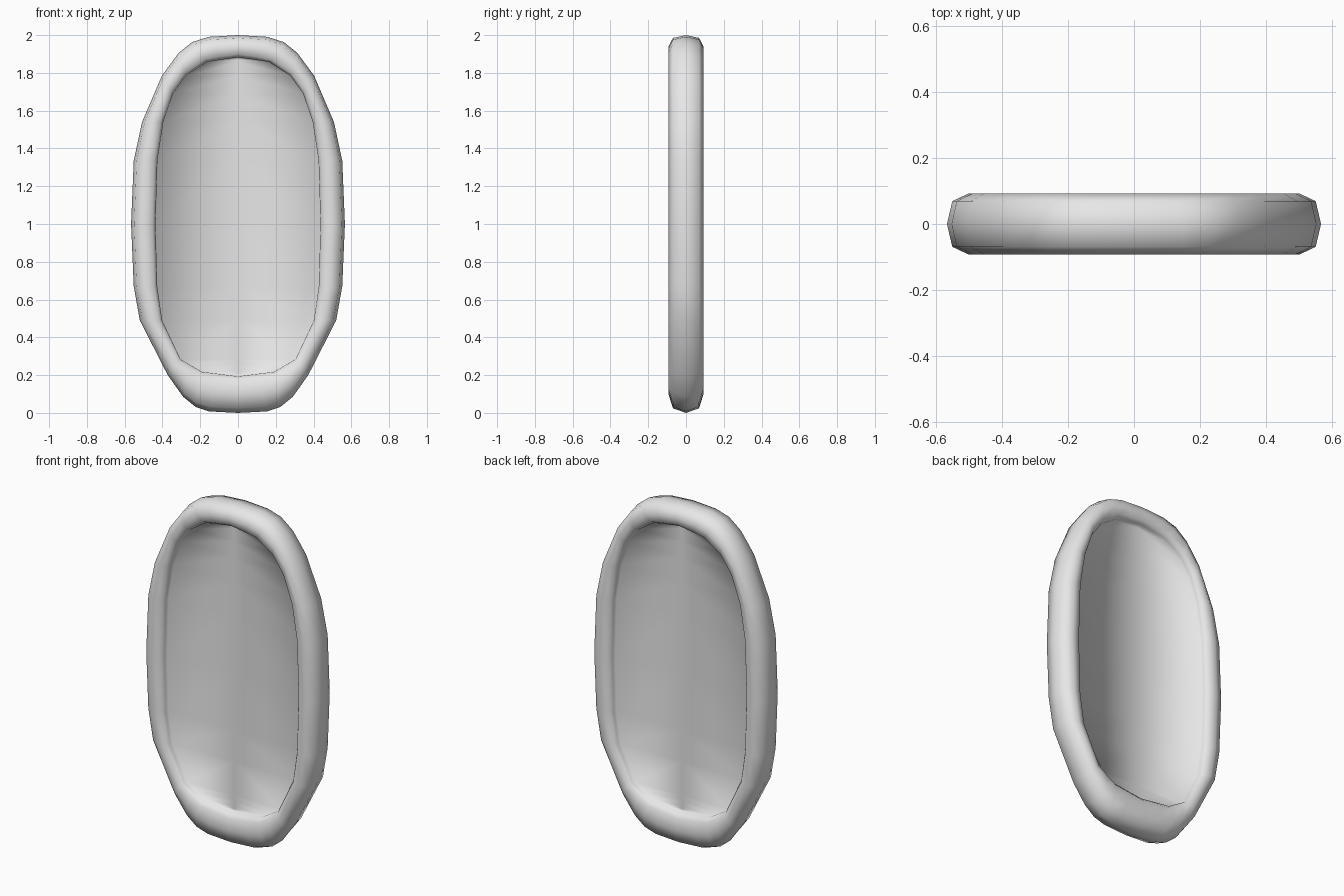
import bpy, bmesh

if "Cube" in bpy.data.objects:
    bpy.data.objects.remove(bpy.data.objects["Cube"])

# Matching outer / inner rim points of the right half, top to bottom (x, z)
OUTER = [(0, 2.0), (.155, 1.991), (.243, 1.963), (.315, 1.905), (.403, 1.785), (.508, 1.54), (.552, 1.335),
         (.566, 1.0), (.552, .67), (.52, .49), (.372, .2), (.29, .085), (.225, .032), (.155, .008), (0, 0.0)]
INNER = [(0, 1.883), (.09, 1.87), (.165, 1.858), (.277, 1.785), (.345, 1.69), (.396, 1.54), (.427, 1.335),
         (.437, 1.0), (.428, .67), (.402, .49), (.305, .285), (.25, .252), (.19, .217), (.10, .206), (0, .193)]
DEPTH = .036   # half thickness of the recessed panel
# Half of the rounded rim section: (fraction from outer to inner, depth)
HALF = [(1.01, DEPTH), (1, .06), (.875, .082), (.5, .092), (.125, .069)]
SECTION = [(t, -y) for t, y in HALF] + [(0, 0)] + HALF[::-1]

grey = bpy.data.materials.new("light_grey")
grey.diffuse_color = (.8, .8, .8, 1)
grey.use_nodes = True
grey.node_tree.nodes["Principled BSDF"].inputs["Base Color"].default_value = grey.diffuse_color

bm = bmesh.new()
n = len(OUTER)
pairs = list(zip(OUTER, INNER))
pairs += [((-o[0], o[1]), (-i[0], i[1])) for o, i in pairs[-2:0:-1]]

# Rim swept around the oval
rings = [[bm.verts.new((o[0] + (i[0] - o[0]) * t, y, o[1] + (i[1] - o[1]) * t)) for t, y in SECTION]
         for o, i in pairs]
m = len(rings)
for k in range(m):
    a, b = rings[k], rings[(k + 1) % m]
    for j in range(len(SECTION) - 1):
        bm.faces.new((a[j], a[j + 1], b[j + 1], b[j]))

# Recessed panel, both sides, laid in horizontal rows meeting on the centre line
for j, y in ((0, -DEPTH), (-1, DEPTH)):
    centre = [rings[0][j]] + [bm.verts.new((0, y, INNER[k][1])) for k in range(1, n - 1)] + [rings[n - 1][j]]
    for k in range(n - 1):
        for side in (1, -1):
            loop = [centre[k], rings[side * k % m][j], rings[side * (k + 1) % m][j], centre[k + 1]]
            bm.faces.new(list(dict.fromkeys(loop)))

bmesh.ops.recalc_face_normals(bm, faces=bm.faces)
for f in bm.faces:
    f.smooth = True
mesh = bpy.data.meshes.new("oval_panel")
bm.to_mesh(mesh)
bm.free()
mesh.materials.append(grey)
obj = bpy.data.objects.new("oval_panel", mesh)
bpy.context.collection.objects.link(obj)
